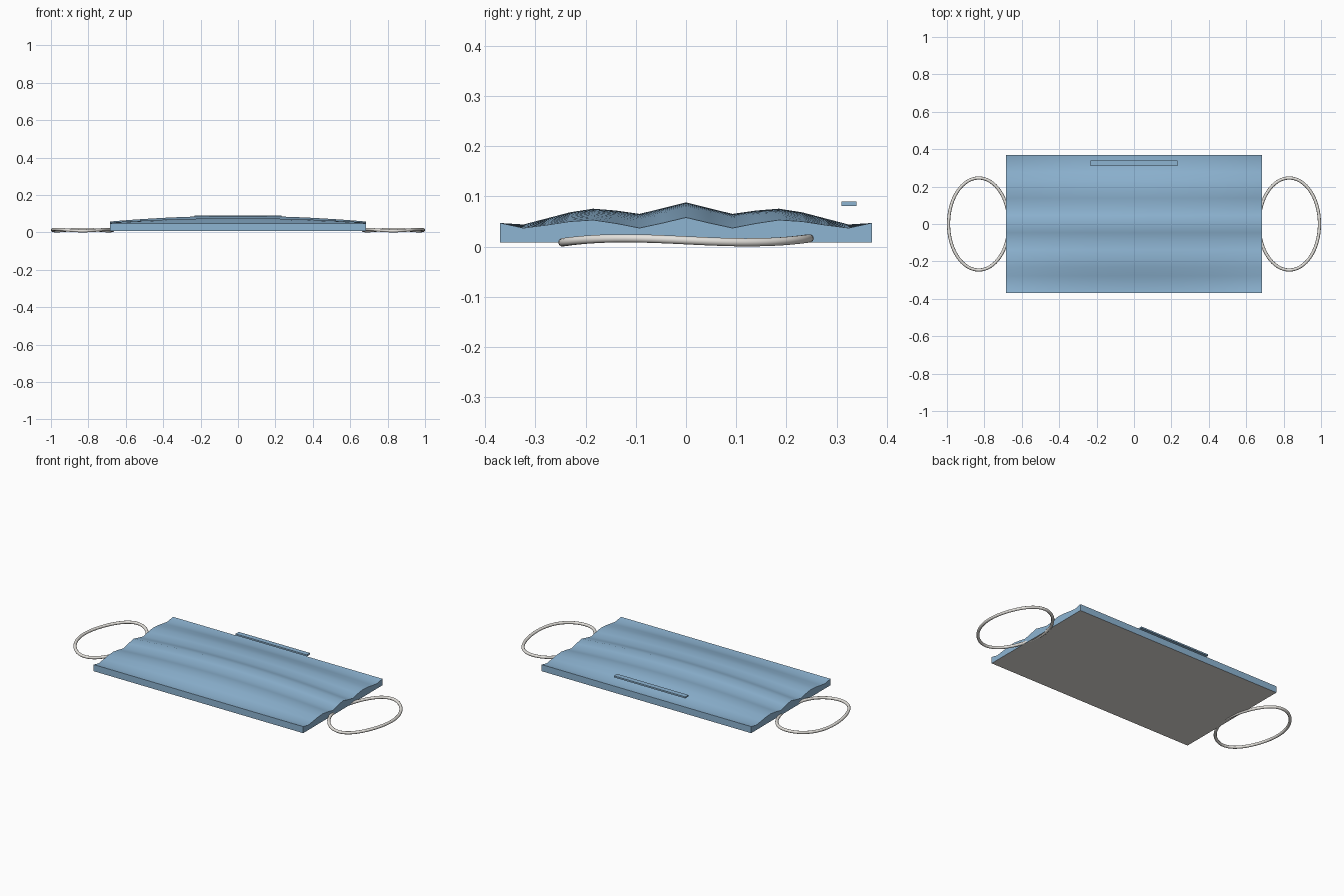
import bpy, bmesh, math

if "Cube" in bpy.data.objects:
    bpy.data.objects.remove(bpy.data.objects["Cube"])


def material(name, rgb):
    m = bpy.data.materials.new(name)
    m.diffuse_color = (*rgb, 1)
    m.use_nodes = True
    m.node_tree.nodes["Principled BSDF"].inputs["Base Color"].default_value = m.diffuse_color
    return m


BLUE = material("mask blue", (0.27, 0.46, 0.65))
WHITE = material("soft white", (0.78, 0.76, 0.72))


def add_object(name, bm, mats, angle=None):
    bmesh.ops.recalc_face_normals(bm, faces=bm.faces)
    me = bpy.data.meshes.new(name)
    bm.to_mesh(me)
    bm.free()
    for m in mats:
        me.materials.append(m)
    ob = bpy.data.objects.new(name, me)
    bpy.context.collection.objects.link(ob)
    if angle:
        bpy.ops.object.select_all(action='DESELECT')
        ob.select_set(True)
        bpy.context.view_layer.objects.active = ob
        bpy.ops.object.shade_smooth_by_angle(angle=math.radians(angle))
    return ob


# Pleated mask panel: wavy, gently domed top over a flat white lining
HX, HY, BASE, NX = 0.685, 0.37, 0.008, 24
half = [0.058, 0.047, 0.037, 0.046, 0.053, 0.050, 0.043, 0.037, 0.047]
pleats = half[:0:-1] + half
NY = len(pleats) - 1
bm = bmesh.new()
grid = []
for i in range(NX + 1):
    u = -1 + 2 * i / NX
    row = []
    for j, z in enumerate(pleats):
        v = -1 + 2 * j / NY
        dome = 0.03 * (1 - u * u) * (1 - v * v)
        row.append(bm.verts.new((u * HX, v * HY, z + dome)))
    grid.append(row)
for i in range(NX):
    for j in range(NY):
        bm.faces.new((grid[i][j], grid[i + 1][j], grid[i + 1][j + 1], grid[i][j + 1]))
rim = [e for e in bm.edges if e.is_boundary]
ext = bmesh.ops.extrude_edge_only(bm, edges=rim)["geom"]
for v in ext:
    if isinstance(v, bmesh.types.BMVert):
        v.co.z = BASE
lining_edges = [e for e in bm.edges if e.is_boundary]
lining = bmesh.ops.contextual_create(bm, geom=lining_edges)["faces"]
for f in lining:
    f.material_index = 1
add_object("mask_panel", bm, [BLUE, WHITE], 35)

# Nose wire strip
bm = bmesh.new()
bmesh.ops.create_cube(bm, size=1)
for v in bm.verts:
    v.co = (v.co.x * 0.466, v.co.y * 0.03 + 0.325, v.co.z * 0.009 + 0.0855)
add_object("nose_strip", bm, [BLUE])


# Elastic ear loops: elliptical tubes with a slight ripple
def ear_loop(name, side, segs=64, sides=10, r=0.0085):
    bm = bmesh.new()
    rings = []
    for i in range(segs):
        t = 2 * math.pi * i / segs
        cx, cy = 0.83 + 0.1615 * math.cos(t), 0.246 * math.sin(t)
        cz = 0.0125 - 0.004 * math.sin(3 * t)
        nx, ny = 0.246 * math.cos(t), 0.1615 * math.sin(t)
        n = math.hypot(nx, ny)
        ring = []
        for k in range(sides):
            a = 2 * math.pi * k / sides
            d = r * math.cos(a) / n
            ring.append(bm.verts.new((side * (cx + nx * d), cy + ny * d, cz + r * math.sin(a))))
        rings.append(ring)
    for i in range(segs):
        a, b = rings[i], rings[(i + 1) % segs]
        for k in range(sides):
            q = (k + 1) % sides
            bm.faces.new((a[k], b[k], b[q], a[q]))
    add_object(name, bm, [WHITE], 60)


ear_loop("ear_loop_right", 1)
ear_loop("ear_loop_left", -1)
